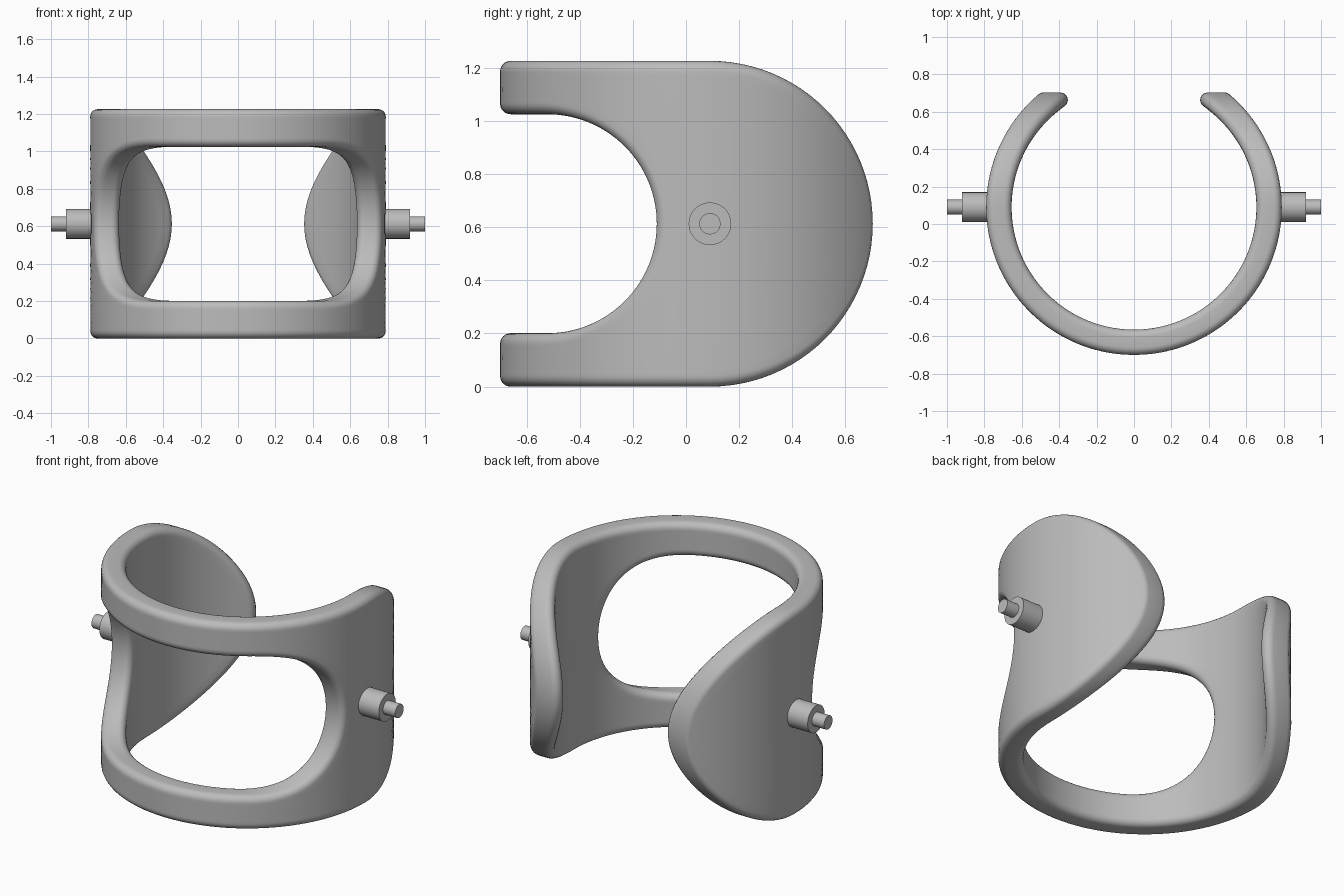
import bpy
import bmesh
from math import sin, cos, pi, atan2, sqrt, acos
from mathutils import Vector, Matrix

if "Cube" in bpy.data.objects:
    bpy.data.objects.remove(bpy.data.objects["Cube"])

CY, CZ = 0.09, 0.613          # cuff axis and mid height
R_OUT, R_IN = 0.79, 0.655     # cuff radii
ROUND = 0.04                  # edge rounding
EDGE_R = 0.613                # side outline radius
HOLE_Y, HOLE_R = -0.522, 0.412
STEPS, FILLET = 14, 6

grey = bpy.data.materials.new("plain grey")
grey.use_nodes = True
grey.diffuse_color = (0.5, 0.5, 0.5, 1)
grey.node_tree.nodes["Principled BSDF"].inputs["Base Color"].default_value = (0.5, 0.5, 0.5, 1)


def finish(bm, name):
    bmesh.ops.recalc_face_normals(bm, faces=bm.faces)
    mesh = bpy.data.meshes.new(name)
    bm.to_mesh(mesh)
    bm.free()
    mesh.materials.append(grey)
    obj = bpy.data.objects.new(name, mesh)
    bpy.context.collection.objects.link(obj)
    bpy.ops.object.select_all(action='DESELECT')
    obj.select_set(True)
    bpy.context.view_layer.objects.active = obj
    bpy.ops.object.shade_smooth_by_angle(angle=pi / 5)
    return obj


def outline(center_y, radius, side, straight, arc, shell):
    """Rolling-ball centres and wall normals along one edge of half the cuff.
    side is 1 for the outer rim and -1 for the window; shell is 1 outside, -1 inside."""
    ball_r = (R_OUT if shell > 0 else R_IN) - shell * ROUND
    inset = radius - side * ROUND
    turn = acos((CY - center_y) / ball_r)
    result = []
    for i in range(straight):
        a = turn * i / straight
        result.append((Vector((ball_r * sin(a), CY - ball_r * cos(a), CZ + inset)),
                       Vector((0, 0, side))))
    for i in range(arc + 1):
        a = pi / 2 - pi * i / arc
        y = center_y + inset * cos(a)
        x = sqrt(ball_r ** 2 - (y - CY) ** 2)
        result.append((Vector((x, y, CZ + inset * sin(a))),
                       Vector((0, cos(a), sin(a))) * side))
    for c, n in reversed(result[:straight]):
        result.append((Vector((c.x, c.y, 2 * CZ - c.z)), -n))
    return result


def radial(p):
    return Vector((p.x, p.y - CY, 0)).normalized()


def fillet(ball, shell):
    """Points from the wall to the curved shell."""
    center, n = ball
    end = radial(center) * shell
    return [center + n.slerp(end, i / FILLET) * ROUND for i in range(FILLET + 1)]


def across(p, q):
    """Points between p and q, kept on the curved shell."""
    r = Vector((p.x, p.y - CY)).length
    a, b = (atan2(v.x, CY - v.y) for v in (p, q))
    points = []
    for i in range(1, STEPS):
        f = i / STEPS
        t = a + (b - a) * f
        points.append(Vector((r * sin(t), CY - r * cos(t), p.z + (q.z - p.z) * f)))
    return points


def half_section(rim, hole, shell):
    a, b = fillet(rim, shell), fillet(hole, shell)
    return a + across(a[-1], b[-1]) + b[::-1]


# Cuff: one half as a strip of closed sections, then mirrored
rims = [outline(CY, EDGE_R, 1, 24, 48, s) for s in (1, -1)]
holes = [outline(HOLE_Y, HOLE_R, -1, 8, 80, s) for s in (1, -1)]
bm = bmesh.new()
rows = []
for rim_o, rim_i, hole_o, hole_i in zip(*rims, *holes):
    loop = half_section(rim_o, hole_o, 1) + half_section(rim_i, hole_i, -1)[::-1]
    rows.append([bm.verts.new(p) for p in loop])
for r0, r1 in zip(rows, rows[1:]):
    for j in range(len(r0)):
        bm.faces.new((r0[j - 1], r0[j], r1[j], r1[j - 1]))
cuff = finish(bm, "open_cuff")
mirror = cuff.modifiers.new("Mirror", 'MIRROR')
mirror.merge_threshold = 0.0005


# Stepped pivot pins on both sides
def pin(name, side, radius, start, end):
    bm = bmesh.new()
    place = Matrix.Translation((side * (start + end) / 2, CY, CZ)) @ Matrix.Rotation(pi / 2, 4, 'Y')
    bmesh.ops.create_cone(bm, cap_ends=True, segments=48, radius1=radius, radius2=radius,
                          depth=end - start, matrix=place)
    finish(bm, name)


for label, side in (("left", 1), ("right", -1)):
    pin(label + "_pin_base", side, 0.08, 0.74, 0.92)
    pin(label + "_pin_tip", side, 0.04, 0.9, 1.0)
